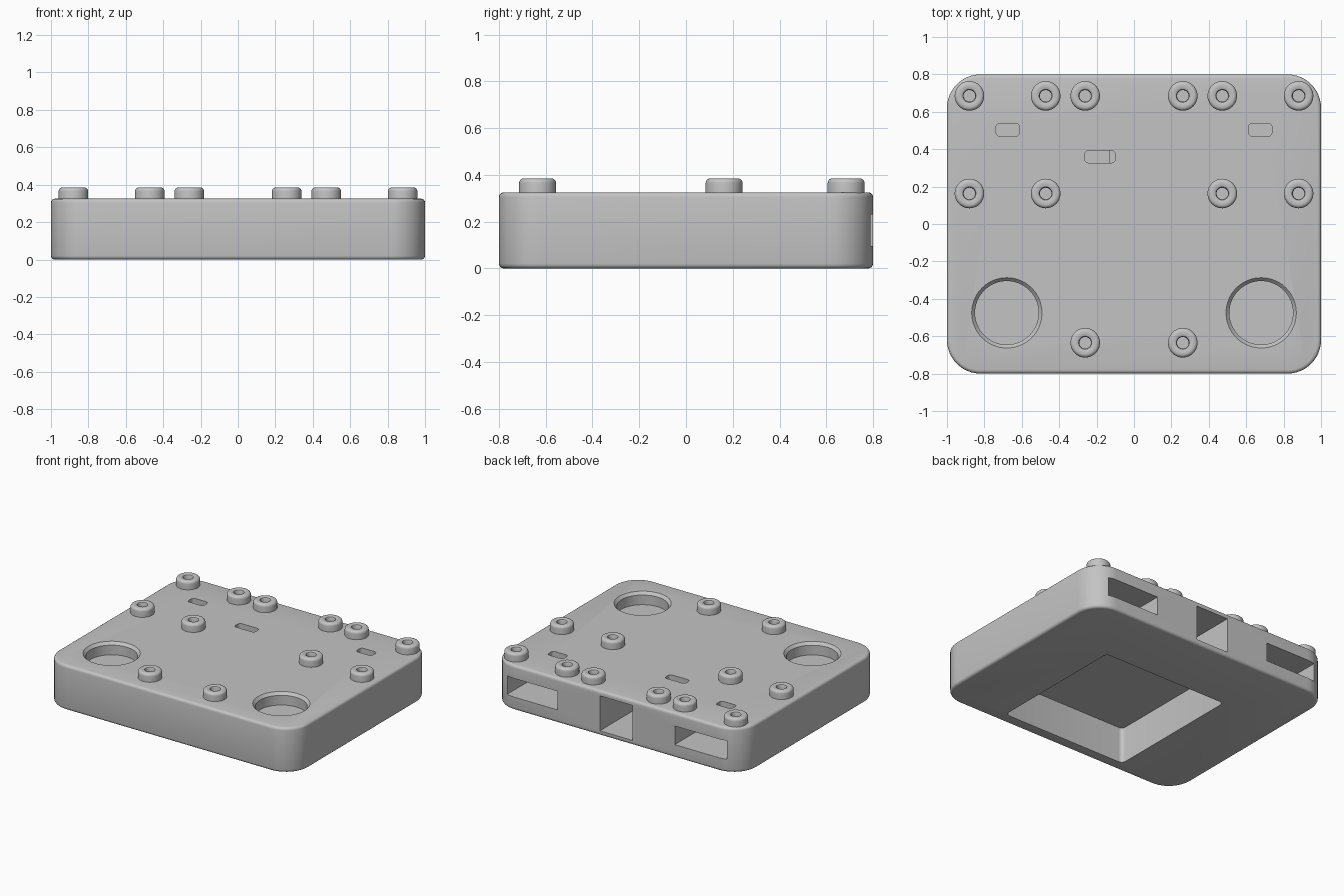
import bpy, bmesh, math
from mathutils import Matrix, Vector

cube = bpy.data.objects.get("Cube")
if cube:
    bpy.data.objects.remove(cube, do_unlink=True)

grey = bpy.data.materials.new("plain grey")
grey.use_nodes = True
grey.diffuse_color = (0.55, 0.55, 0.55, 1)
grey.node_tree.nodes["Principled BSDF"].inputs["Base Color"].default_value = (0.55, 0.55, 0.55, 1)


def make_object(name, bm):
    bmesh.ops.recalc_face_normals(bm, faces=bm.faces)
    mesh = bpy.data.meshes.new(name)
    bm.to_mesh(mesh)
    bm.free()
    mesh.materials.append(grey)
    obj = bpy.data.objects.new(name, mesh)
    bpy.context.collection.objects.link(obj)
    return obj


def block(name, low, high, corner=0, rim=0, segments=6):
    """Box between two points with rounded upright corners and a rounded rim."""
    low, high = Vector(low), Vector(high)
    size = high - low
    bm = bmesh.new()
    bmesh.ops.create_cube(bm, size=1, matrix=Matrix.Translation((low + high) / 2) @ Matrix.Diagonal((*size, 1)))
    if corner:
        upright = [e for e in bm.edges if abs(e.verts[0].co.z - e.verts[1].co.z) > size.z / 2]
        bmesh.ops.bevel(bm, geom=upright, offset=corner, segments=segments, profile=0.5, affect='EDGES')
    if rim:
        flat = [e for e in bm.edges if abs(e.verts[0].co.z - e.verts[1].co.z) < 1e-5]
        bmesh.ops.bevel(bm, geom=flat, offset=rim, segments=4, profile=0.5, affect='EDGES')
    return make_object(name, bm)


def lathe(name, profile, x, y, steps=40):
    """Turn an (r, z) profile that starts and ends on the axis."""
    bm = bmesh.new()
    verts = [bm.verts.new((r, 0, z)) for r, z in profile]
    edges = [bm.edges.new(pair) for pair in zip(verts, verts[1:])]
    bmesh.ops.spin(bm, geom=verts + edges, cent=(0, 0, 0), axis=(0, 0, 1), angle=math.tau, steps=steps)
    bmesh.ops.remove_doubles(bm, verts=bm.verts, dist=1e-4)
    bmesh.ops.translate(bm, verts=bm.verts, vec=(x, y, 0))
    return make_object(name, bm)


def smooth(obj):
    bpy.ops.object.select_all(action='DESELECT')
    bpy.context.view_layer.objects.active = obj
    obj.select_set(True)
    bpy.ops.object.shade_smooth_by_angle(angle=math.radians(35))


def cut(target, cutter):
    cutter.hide_render = True
    mod = target.modifiers.new("cut", 'BOOLEAN')
    mod.operation, mod.solver, mod.object = 'DIFFERENCE', 'EXACT', cutter
    bpy.context.view_layer.objects.active = target
    bpy.ops.object.modifier_apply(modifier=mod.name)
    bpy.data.objects.remove(cutter, do_unlink=True)


TOP = 0.325

# Main body
body = block("body", (-1, -0.8, 0), (1, 0.8, TOP), 0.18, 0.02, 12)

# Underside recess and central rear port
cut(body, block("recess_cutter", (-0.5, -0.715, -0.1), (0.5, 0.315, 0.26), 0.03))
cut(body, block("port_cutter", (-0.13, 0.3, 0.035), (0.13, 0.9, 0.288)))

for side in (-1, 1):
    x = side * 0.675
    # Rear pocket and the slot above it
    cut(body, block("pocket_cutter", (x - 0.205, 0.44, 0.095), (x + 0.205, 0.9, 0.23)))
    cut(body, block("slot_cutter", (x - 0.063, 0.47, 0.2), (x + 0.063, 0.537, 0.5), 0.02))
    # Round well with a chamfered lip
    well = [(0, 0.235), (0.17, 0.235), (0.17, TOP - 0.02), (0.188, TOP), (0.188, 0.5), (0, 0.5)]
    cut(body, lathe("well_cutter", well, side * 0.68, -0.475, 64))

# Off-centre slot above the port
cut(body, block("middle_slot_cutter", (-0.263, 0.327, 0.2), (-0.1, 0.392, 0.5), 0.02))
smooth(body)

# Ring-shaped studs with a rounded shoulder and a dished bore
R, H, FILLET = 0.079, 0.385, 0.02
shoulder = [(R - FILLET + FILLET * math.cos(a), H - FILLET + FILLET * math.sin(a))
            for a in (math.pi / 2 * i / 5 for i in range(6))]
stud = [(0, 0.31), (R, 0.31)] + shoulder + [(0.043, H), (0.035, H - 0.004), (0.031, H - 0.013),
                                            (0.031, 0.335), (0, 0.335)]
for x, y in ((0.88, 0.685), (0.472, 0.685), (0.261, 0.685), (0.88, 0.163), (0.472, 0.163), (0.261, -0.635)):
    for side, label in ((1, "left"), (-1, "right")):
        smooth(lathe("stud_" + label, stud, side * x, y))
